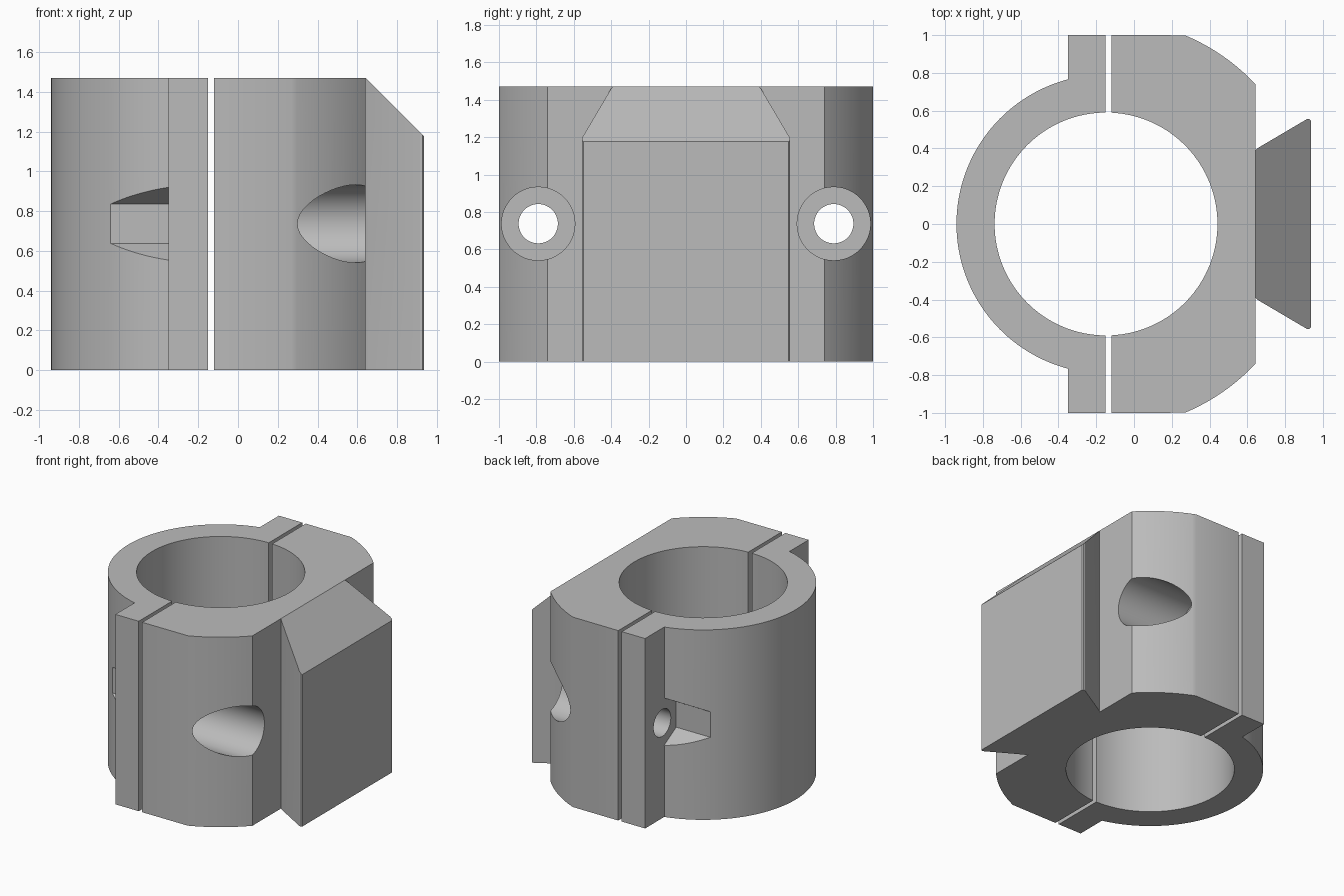
import bpy, bmesh, math
from mathutils import Vector, Matrix

HEIGHT, CX = 1.47, -0.148          # overall height, bore axis
BORE, SHELL, BODY = 0.59, 0.792, 1.083
BOLT_Y, BOLT_Z = 0.79, 0.737

if "Cube" in bpy.data.objects:
    bpy.data.objects.remove(bpy.data.objects["Cube"])

grey = bpy.data.materials.new("plain_grey")
grey.use_nodes = True
grey.diffuse_color = (0.5, 0.5, 0.5, 1)
grey.node_tree.nodes["Principled BSDF"].inputs["Base Color"].default_value = (0.5, 0.5, 0.5, 1)


def make_object(name, bm):
    bmesh.ops.recalc_face_normals(bm, faces=bm.faces)
    mesh = bpy.data.meshes.new(name)
    bm.to_mesh(mesh)
    bm.free()
    mesh.materials.append(grey)
    obj = bpy.data.objects.new(name, mesh)
    bpy.context.collection.objects.link(obj)
    return obj


def extrude_profile(points):
    bm = bmesh.new()
    face = bm.faces.new([bm.verts.new((x, y, 0)) for x, y in points])
    ext = bmesh.ops.extrude_face_region(bm, geom=[face])
    top = [v for v in ext["geom"] if isinstance(v, bmesh.types.BMVert)]
    bmesh.ops.translate(bm, verts=top, vec=(0, 0, HEIGHT))
    return bm


def arc(radius, start, end, steps):
    return [(CX + radius * math.cos(start + (end - start) * i / steps),
             radius * math.sin(start + (end - start) * i / steps))
            for i in range(steps + 1)]


def angle_at_x(radius, x):
    return math.acos((x - CX) / radius)


def cut(obj, radius, x0, x1, y, sides):
    """Subtract a prism lying along x."""
    bm = bmesh.new()
    bmesh.ops.create_cone(bm, cap_ends=True, segments=sides, radius1=radius,
                          radius2=radius, depth=x1 - x0)
    place = Matrix.Translation(((x0 + x1) / 2, y, BOLT_Z)) @ Matrix.Rotation(math.pi / 2, 4, 'Y')
    if sides == 6:                 # flats face sideways, points up and down
        hex_turn = math.pi / 2 if abs(bm.verts[:][0].co.x) < 1e-4 else 0
        place = place @ Matrix.Rotation(hex_turn, 4, 'Z')
    bmesh.ops.transform(bm, matrix=place, verts=bm.verts)
    cutter = make_object("cutter", bm)
    cutter.hide_render = True
    mod = obj.modifiers.new("cut", 'BOOLEAN')
    mod.operation, mod.solver, mod.object = 'DIFFERENCE', 'EXACT', cutter
    bpy.context.view_layer.objects.active = obj
    bpy.ops.object.modifier_apply(modifier=mod.name)
    bpy.data.objects.remove(cutter)


# Thin clamp half: round shell with a bolt flange at each end
split, flange = -0.15, -0.35
a, b = angle_at_x(SHELL, flange), angle_at_x(BORE, split)
clamp_cap = make_object("clamp_cap", extrude_profile(
    [(split, 1), (flange, 1)] + arc(SHELL, a, 2 * math.pi - a, 64)
    + [(flange, -1), (split, -1)] + arc(BORE, 2 * math.pi - b, b, 64)))

# Thick clamp half: flat sides, rounded shoulders, flat mounting face
split, side, mount = -0.12, 0.27, 0.642
a, b, c = angle_at_x(BODY, side), angle_at_x(BODY, mount), angle_at_x(BORE, split)
clamp_body = make_object("clamp_body", extrude_profile(
    [(split, 1)] + arc(BORE, c, -c, 64) + [(split, -1)]
    + arc(BODY, -a, -b, 16) + arc(BODY, b, a, 16)))

# Dovetail rail with a sloped top
half = [(mount, 0.39), (0.655, 0.402), (0.915, 0.555), (0.928, 0.556), (0.936, 0.548)]
bm = extrude_profile(half + [(x, -y) for x, y in reversed(half)])
sliced = bmesh.ops.bisect_plane(bm, geom=bm.verts[:] + bm.edges[:] + bm.faces[:],
                                plane_co=(mount, 0, HEIGHT), plane_no=Vector((1, 0, 1)),
                                clear_outer=True)
bmesh.ops.holes_fill(bm, edges=[e for e in bm.edges if e.is_boundary])
dovetail_rail = make_object("dovetail_rail", bm)

# Bolt holes, round head pockets and hexagonal nut pockets
for y in (BOLT_Y, -BOLT_Y):
    cut(clamp_cap, 0.105, -0.5, 0, y, 48)
    cut(clamp_cap, 0.197, -1.2, flange + 0.0005, y, 6)
    cut(clamp_body, 0.105, -0.3, 0.5, y, 48)
    cut(clamp_body, 0.196, 0.08, 1.2, y, 48)

for obj in (clamp_cap, clamp_body, dovetail_rail):
    bpy.ops.object.select_all(action='DESELECT')
    obj.select_set(True)
    bpy.context.view_layer.objects.active = obj
    bpy.ops.object.shade_smooth_by_angle(angle=math.radians(25))
